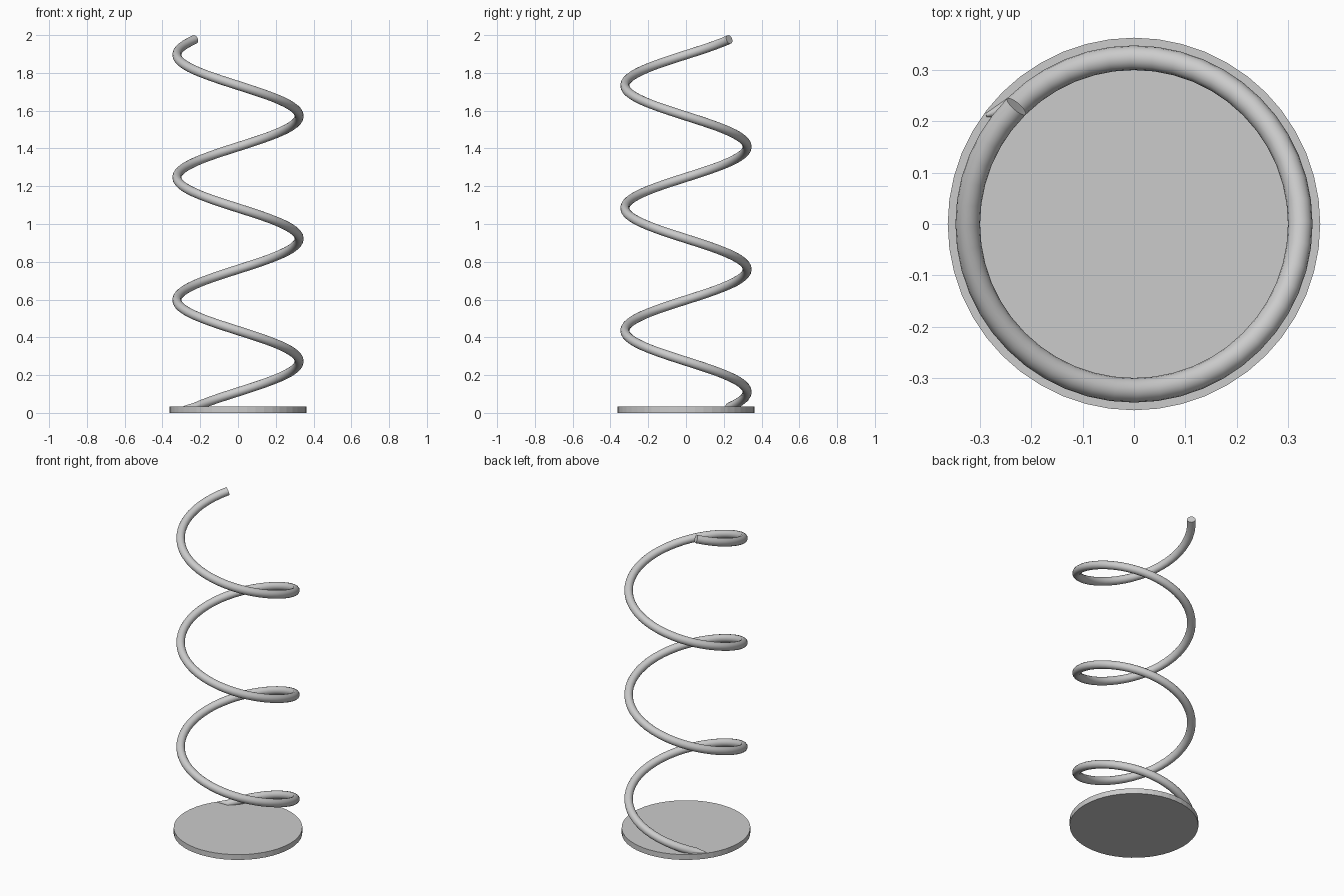
import bpy
from math import cos, sin, pi, radians

cube = bpy.data.objects.get("Cube")
if cube:
    bpy.data.objects.remove(cube, do_unlink=True)

# One plain grey
grey = bpy.data.materials.new("light_grey")
grey.use_nodes = True
grey.diffuse_color = (0.6, 0.6, 0.6, 1)
grey.node_tree.nodes["Principled BSDF"].inputs["Base Color"].default_value = (0.6, 0.6, 0.6, 1)

# Base plate
PLATE = 0.033
bpy.ops.mesh.primitive_cylinder_add(vertices=48, radius=0.363, depth=PLATE,
                                    location=(0, 0, PLATE / 2))
plate = bpy.context.object
plate.name = "base_plate"
plate.data.materials.append(grey)

# Coil: a clockwise rising helix with a short pinched tail on the plate
RADIUS, WIRE, TURNS, STEPS = 0.324, 0.024, 3, 48
Z_START, Z_END = 0.03, 1.977
START = radians(135)
count = TURNS * STEPS
path = [(-0.288, 0.212, PLATE, 0.15)]
for i in range(count + 1):
    t = i / count
    a = START - t * TURNS * 2 * pi
    path.append((RADIUS * cos(a), RADIUS * sin(a), Z_START + t * (Z_END - Z_START), 1))

curve = bpy.data.curves.new("coil", "CURVE")
curve.dimensions = "3D"
curve.twist_mode = "Z_UP"
curve.bevel_depth = WIRE
curve.bevel_resolution = 6
curve.use_fill_caps = True
spline = curve.splines.new("POLY")
spline.points.add(len(path) - 1)
for point, (x, y, z, r) in zip(spline.points, path):
    point.co = (x, y, z, 1)
    point.radius = r
coil = bpy.data.objects.new("coil", curve)
bpy.context.collection.objects.link(coil)
curve.materials.append(grey)

# Turn the coil into a mesh and smooth it, keeping its end sharp
bpy.ops.object.select_all(action="DESELECT")
coil.select_set(True)
bpy.context.view_layer.objects.active = coil
bpy.ops.object.convert(target="MESH")
bpy.ops.object.shade_smooth_by_angle(angle=radians(35))
